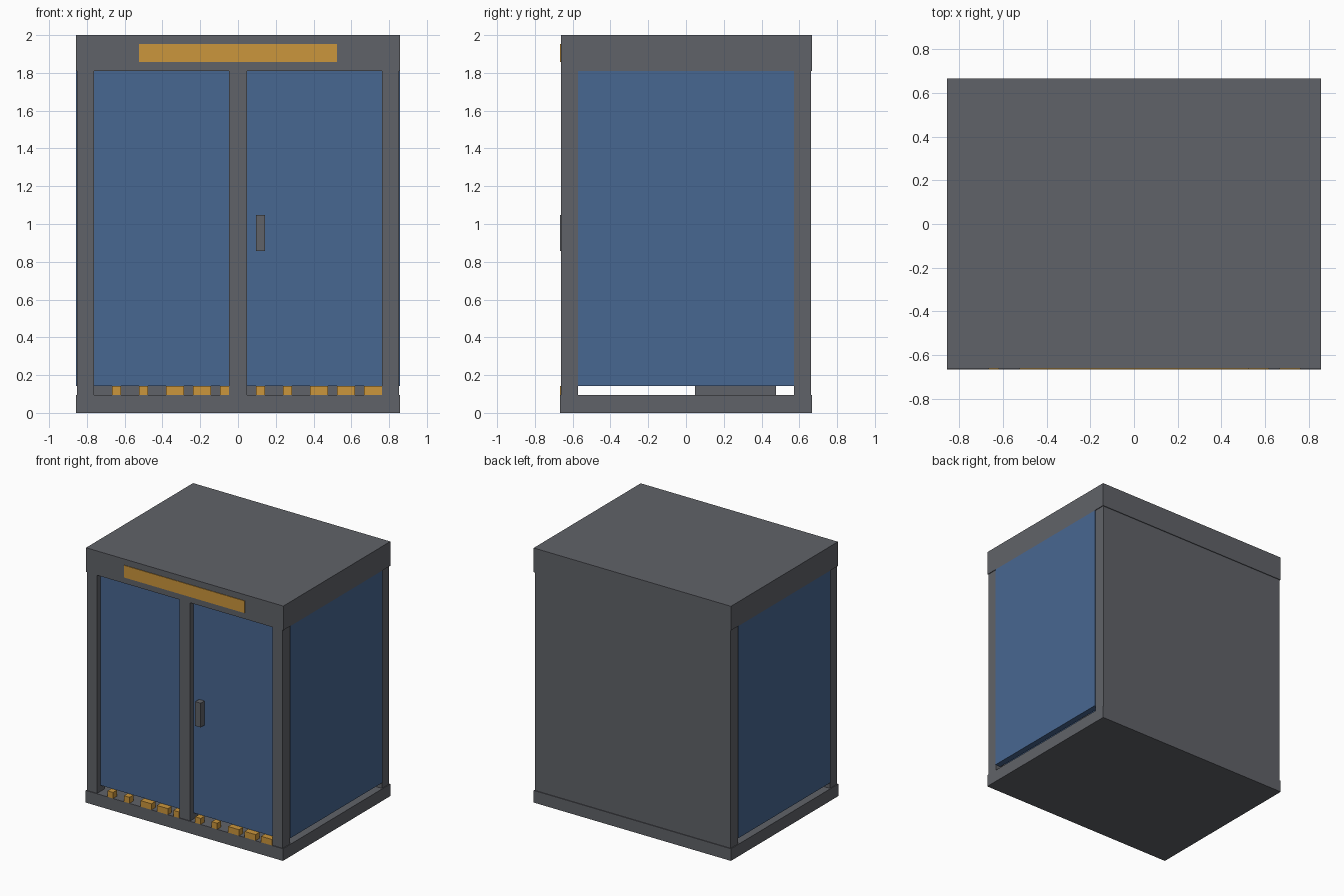
import bpy
import bmesh

if "Cube" in bpy.data.objects:
    bpy.data.objects.remove(bpy.data.objects["Cube"])

U = 1 / 21      # the booth sits on a block grid, 42 blocks tall
E = 0.12        # tiny inset of the posts, in blocks


def material(name, rgb):
    m = bpy.data.materials.new(name)
    m.diffuse_color = (*rgb, 1)
    m.use_nodes = True
    m.node_tree.nodes["Principled BSDF"].inputs["Base Color"].default_value = m.diffuse_color
    return m


GREY = material("dark grey", (0.118, 0.124, 0.140))
BLUE = material("blue", (0.064, 0.135, 0.285))
AMBER = material("amber", (0.60, 0.305, 0.045))


def boxes(name, mat, *spans):
    """One object made of boxes, each (x0, x1, y0, y1, z0, z1) in blocks."""
    bm = bmesh.new()
    for x0, x1, y0, y1, z0, z1 in spans:
        verts = bmesh.ops.create_cube(bm, size=1)["verts"]
        for v in verts:
            v.co = (((x0 + x1) / 2 + v.co.x * (x1 - x0)) * U,
                    ((y0 + y1) / 2 + v.co.y * (y1 - y0)) * U,
                    ((z0 + z1) / 2 + v.co.z * (z1 - z0)) * U)
    mesh = bpy.data.meshes.new(name)
    bm.to_mesh(mesh)
    bm.free()
    mesh.materials.append(mat)
    ob = bpy.data.objects.new(name, mesh)
    bpy.context.collection.objects.link(ob)
    return ob


# floor slab and roof
boxes("base", GREY, (-18, 18, -14, 14, 0, 2))
boxes("roof", GREY, (-18, 18, -13.9, 14, 38, 42))

# corner posts, both sides
for side, s in (("left", -1), ("right", 1)):
    x0, x1 = sorted((s * 16, s * (18 - E)))
    boxes(side + "_front_post", GREY, (x0, x1, -14 + E, -12, 2, 38))
    boxes(side + "_rear_post", GREY, (x0, x1, 12, 14 - E, 2, 38))
    # side glass, raised one block above the floor
    g0, g1 = sorted((s * 17, s * 18))
    boxes(side + "_side_glass", BLUE, (g0, g1, -12, 12, 3, 38))
    # front glass, recessed one block
    f0, f1 = sorted((s, s * 16))
    boxes(side + "_front_glass", BLUE, (f0, f1, -13, -12, 3, 38))

boxes("centre_post", GREY, (-1, 1, -14 + E, -12, 2, 38))
boxes("back_wall", GREY, (-16, 16, 13, 14 - E, 2, 38))

# door handle and sign plate
boxes("door_handle", GREY, (2, 3, -14, -13, 18, 22))
boxes("sign_plate", AMBER, (-11, 11, -14, -13.85, 39, 41))

# row of amber blocks along the sill
SILL = [(-14, -13), (-11, -10), (-8, -6), (-5, -3), (-2, -1),
        (2, 3), (5, 6), (8, 10), (11, 13), (14, 16)]
boxes("sill_blocks", AMBER, *[(a, b, -14, -13, 2, 3) for a, b in SILL])

# fixture inside, glimpsed through the gap under the glass
boxes("inner_pedestal", GREY, (-2, 2, 1, 6, 2, 10))
boxes("inner_rear_block", GREY, (-2, 2, 6, 10, 2, 16))
